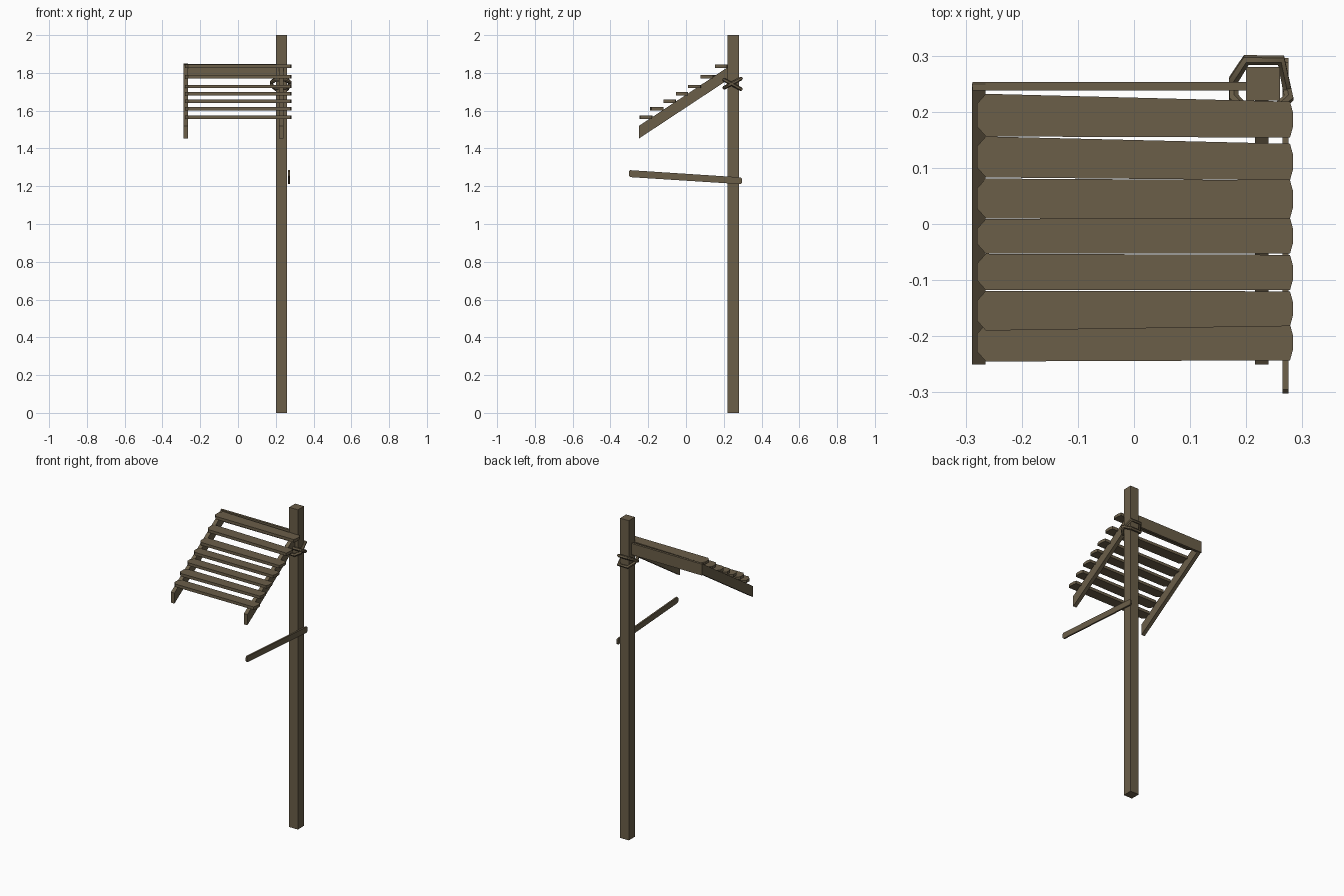
import bpy, bmesh, math
from mathutils import Vector

if "Cube" in bpy.data.objects:
    bpy.data.objects.remove(bpy.data.objects["Cube"])

wood = bpy.data.materials.new("weathered_brown_wood")
wood.diffuse_color = (0.145, 0.112, 0.066, 1)
wood.use_nodes = True
wood.node_tree.nodes["Principled BSDF"].inputs["Base Color"].default_value = wood.diffuse_color


def prism(name, outline, extrude):
    """Closed polygon extruded along a vector."""
    bm = bmesh.new()
    face = bm.faces.new([bm.verts.new(p) for p in outline])
    res = bmesh.ops.extrude_face_region(bm, geom=[face])
    verts = [v for v in res["geom"] if isinstance(v, bmesh.types.BMVert)]
    bmesh.ops.translate(bm, verts=verts, vec=Vector(extrude))
    bmesh.ops.recalc_face_normals(bm, faces=bm.faces[:])
    me = bpy.data.meshes.new(name)
    bm.to_mesh(me)
    bm.free()
    ob = bpy.data.objects.new(name, me)
    bpy.context.collection.objects.link(ob)
    me.materials.append(wood)
    return ob


def box(name, x0, x1, y0, y1, z0, z1):
    return prism(name, [(x0, y0, z0), (x1, y0, z0), (x1, y1, z0), (x0, y1, z0)],
                 (0, 0, z1 - z0))


# upright post and back beam
box("post", 0.20, 0.26, 0.22, 0.28, 0, 2)
box("back_beam", -0.288, 0.205, 0.238, 0.253, 1.777, 1.848)

# sloping rafters with plumb-cut ends
for name, x, y1 in (("left_rafter", -0.289, 0.25), ("right_rafter", 0.216, 0.24)):
    z = 1.452 + (y1 + 0.25) * 0.66
    prism(name, [(x, -0.25, 1.452), (x, y1, z), (x, y1, z + 0.067), (x, -0.25, 1.519)],
          (0.024, 0, 0))

# roof slats: left y range, right y range, centre height
slats = [(0.156, 0.232, 0.154, 0.218, 1.835),
         (0.083, 0.156, 0.078, 0.143, 1.78),
         (0.010, 0.081, 0.010, 0.078, 1.728),
         (-0.053, 0.009, -0.053, 0.011, 1.69),
         (-0.118, -0.053, -0.118, -0.055, 1.65),
         (-0.190, -0.119, -0.182, -0.120, 1.61),
         (-0.245, -0.178, -0.243, -0.179, 1.565)]
for i, (la, lb, ra, rb, z) in enumerate(slats):
    c, h = 0.018, z - 0.009
    prism(f"roof_slat_{i + 1}",
          [(-0.264, la, h), (0.278, ra, h), (0.283, ra + c, h), (0.283, rb - c, h),
           (0.278, rb, h), (-0.264, lb, h), (-0.280, lb - c, h), (-0.280, la + c, h)],
          (0, 0, 0.018))

# thin side bar with clipped ends
prism("side_bar",
      [(0.265, -0.295, 1.248), (0.265, 0.288, 1.211), (0.265, 0.296, 1.218),
       (0.265, 0.296, 1.240), (0.265, 0.288, 1.247), (0.265, -0.295, 1.285),
       (0.265, -0.302, 1.278), (0.265, -0.302, 1.255)],
      (0.01, 0, 0))

# two crossed rope loops lashing rafter to post
path = [(0.178, 0.225), (0.178, 0.258), (0.2, 0.292), (0.262, 0.292),
        (0.276, 0.225), (0.25, 0.202), (0.2, 0.202)]
for name, tilt in (("rope_loop_a", 0.55), ("rope_loop_b", -0.55)):
    cu = bpy.data.curves.new(name, "CURVE")
    cu.dimensions = "3D"
    cu.bevel_depth = 0.01
    cu.bevel_resolution = 1
    sp = cu.splines.new("POLY")
    sp.points.add(len(path) - 1)
    for p, (x, y) in zip(sp.points, path):
        p.co = (x, y, 1.742 + (y - 0.24) * tilt, 1)
    sp.use_cyclic_u = True
    cu.materials.append(wood)
    ob = bpy.data.objects.new(name, cu)
    bpy.context.collection.objects.link(ob)
    bpy.ops.object.select_all(action="DESELECT")
    ob.select_set(True)
    bpy.context.view_layer.objects.active = ob
    bpy.ops.object.convert(target="MESH")
    bpy.ops.object.shade_smooth_by_angle(angle=math.radians(50))
